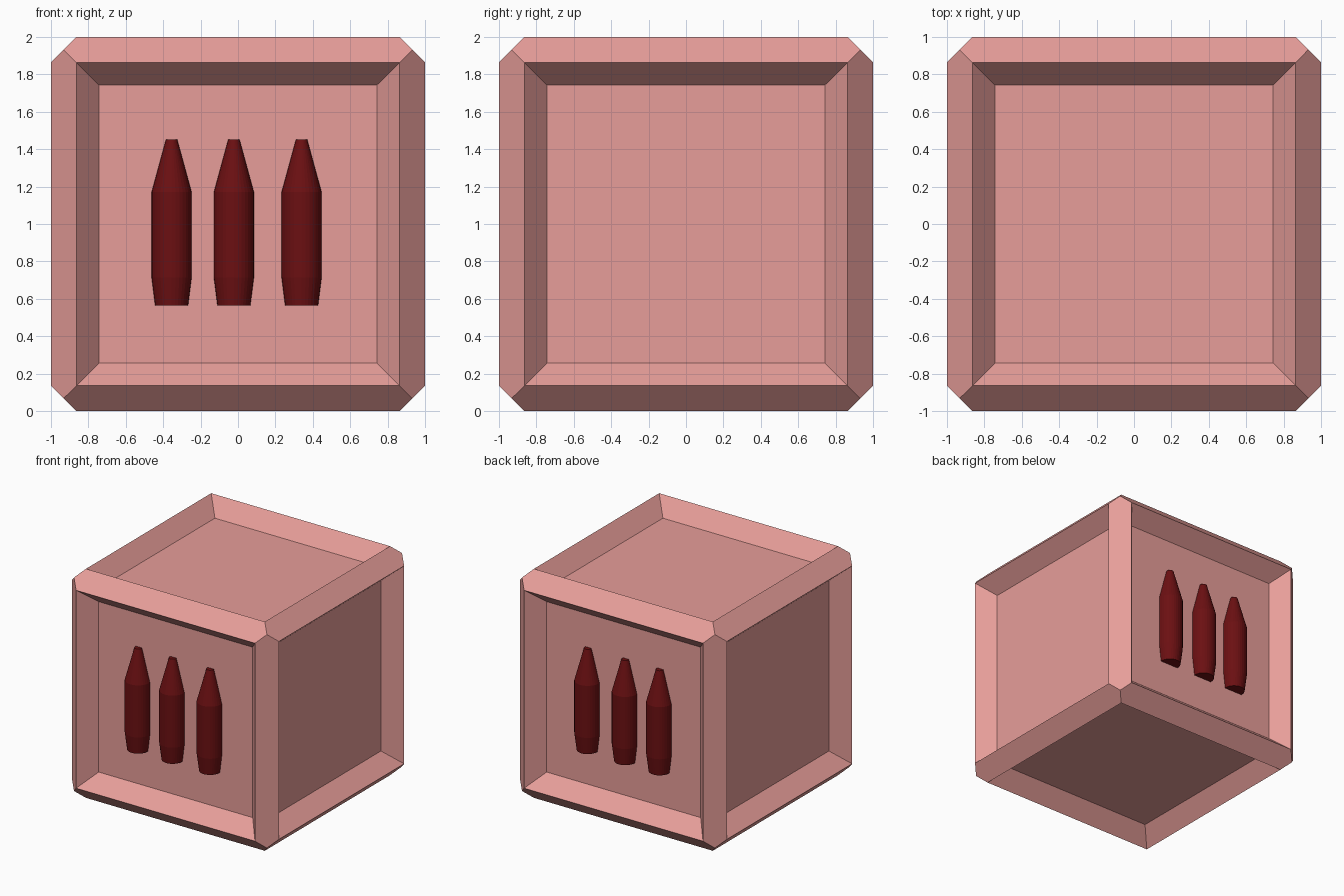
import bpy, bmesh, math

if "Cube" in bpy.data.objects:
    bpy.data.objects.remove(bpy.data.objects["Cube"])


def material(name, rgb):
    m = bpy.data.materials.new(name)
    m.diffuse_color = (*rgb, 1.0)
    m.use_nodes = True
    m.node_tree.nodes["Principled BSDF"].inputs["Base Color"].default_value = m.diffuse_color
    return m


def add_object(name, bm, mat):
    bmesh.ops.recalc_face_normals(bm, faces=bm.faces[:])
    mesh = bpy.data.meshes.new(name)
    bm.to_mesh(mesh)
    bm.free()
    mesh.materials.append(mat)
    ob = bpy.data.objects.new(name, mesh)
    bpy.context.collection.objects.link(ob)
    return ob


pink = material("crate_pink", (0.80, 0.34, 0.32))
red = material("shell_dark_red", (0.147, 0.005, 0.006))

# Crate: every face is raised to a sharp rim, then sunk to a flat panel
bm = bmesh.new()
bmesh.ops.create_cube(bm, size=2 * 0.932)
faces = bm.faces[:]
bmesh.ops.inset_individual(bm, faces=faces, thickness=0.068, depth=0.068,
                           use_even_offset=True)
bmesh.ops.inset_individual(bm, faces=faces, thickness=0.12, depth=-0.14,
                           use_even_offset=True)
crate = add_object("crate", bm, pink)
crate.location.z = 1.0

# Shells: lathed profile (radius, z), half sunk into the front and back panels
PROFILE = [(0.088, 0.565), (0.107, 0.715), (0.107, 1.17), (0.03, 1.452)]
SIDES = 32


def shell(name, x, y):
    bm = bmesh.new()
    rings = [[bm.verts.new((r * math.cos(2 * math.pi * i / SIDES),
                            r * math.sin(2 * math.pi * i / SIDES), z))
              for i in range(SIDES)] for r, z in PROFILE]
    for low, high in zip(rings, rings[1:]):
        for i in range(SIDES):
            j = (i + 1) % SIDES
            bm.faces.new((low[i], low[j], high[j], high[i]))
    bm.faces.new(rings[0][::-1])
    bm.faces.new(rings[-1])
    add_object(name, bm, red).location = (x, y, 0)


for side, y in (("front", -0.87), ("back", 0.87)):
    for place, x in (("left", -0.355), ("middle", -0.022), ("right", 0.34)):
        shell(f"{side}_shell_{place}", x, y)
